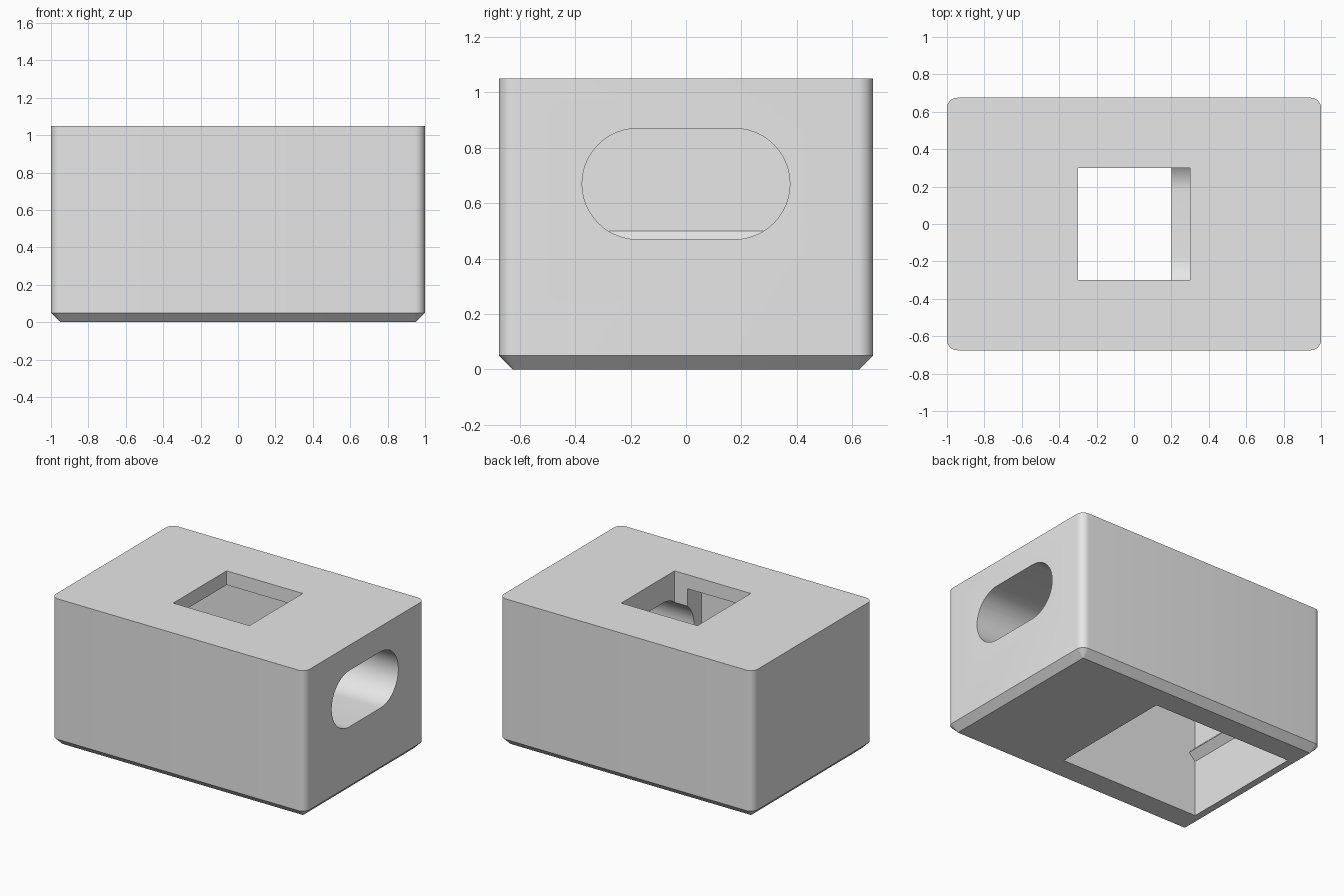
import bpy, bmesh
from math import pi, cos, sin, radians
from mathutils import Vector

cube = bpy.data.objects.get("Cube")
if cube:
    bpy.data.objects.remove(cube, do_unlink=True)

grey = bpy.data.materials.new("light_grey")
grey.use_nodes = True
grey.diffuse_color = (0.8, 0.8, 0.8, 1)
grey.node_tree.nodes["Principled BSDF"].inputs["Base Color"].default_value = (0.8, 0.8, 0.8, 1)


def loft(name, loops):
    """Closed solid through equal-length loops of points."""
    bm = bmesh.new()
    rings = [[bm.verts.new(p) for p in loop] for loop in loops]
    n = len(rings[0])
    for a, b in zip(rings, rings[1:]):
        for i in range(n):
            j = (i + 1) % n
            bm.faces.new((a[i], a[j], b[j], b[i]))
    bm.faces.new(rings[0][::-1])
    bm.faces.new(rings[-1])
    bmesh.ops.recalc_face_normals(bm, faces=bm.faces)
    mesh = bpy.data.meshes.new(name)
    bm.to_mesh(mesh)
    bm.free()
    mesh.materials.append(grey)
    obj = bpy.data.objects.new(name, mesh)
    bpy.context.scene.collection.objects.link(obj)
    return obj


def rounded(hx, hy, r, steps=8):
    """Rounded rectangle with half sizes hx, hy, as 2D points."""
    pts = []
    for k, (sx, sy) in enumerate(((1, 1), (-1, 1), (-1, -1), (1, -1))):
        for i in range(steps + 1):
            a = (k + i / steps) * pi / 2
            pts.append((sx * (hx - r) + r * cos(a), sy * (hy - r) + r * sin(a)))
    return pts


# Outer block: rounded upright corners, chamfered foot
chamfer, radius = 0.05, 0.055
wide = rounded(1, 0.675, radius)
foot = rounded(1 - chamfer, 0.675 - chamfer, radius - chamfer)
body = loft("housing", [[(x, y, z) for x, y in outline]
                        for outline, z in ((foot, 0), (wide, chamfer), (wide, 1.05))])

# Cavity open at the bottom, with a small snap rib left on its end wall
profile = [(0.2, -0.2), (0.2, 0.95), (-0.9, 0.95), (-0.9, 0.5),
           (-0.85, 0.45), (-0.9, 0.4), (-0.9, -0.2)]
cavity = loft("cavity_cutter", [[(x, y, z) for x, z in profile] for y in (-0.4625, 0.4625)])

# Square window in the top, reaching down into the side slot
square = [(-0.3, -0.3), (0.3, -0.3), (0.3, 0.3), (-0.3, 0.3)]
window = loft("window_cutter", [[(x, y, z) for x, y in square] for z in (0.67, 1.2)])

# Round-ended slot through the side wall into the cavity
slot_points = []
for side in (1, -1):
    for i in range(25):
        a = -pi / 2 + pi * i / 24
        slot_points.append((side * (0.175 + 0.2 * cos(a)), 0.67 + side * 0.2 * sin(a)))
slot = loft("slot_cutter", [[(x, y, z) for y, z in slot_points] for x in (0, 1.2)])

# Cut the openings, then drop the cutters
bpy.context.view_layer.objects.active = body
for cutter in (cavity, slot, window):
    cutter.hide_render = True
    mod = body.modifiers.new(cutter.name, 'BOOLEAN')
    mod.operation = 'DIFFERENCE'
    mod.solver = 'EXACT'
    mod.object = cutter
    bpy.ops.object.modifier_apply(modifier=mod.name)
    bpy.data.objects.remove(cutter, do_unlink=True)

bpy.ops.object.select_all(action='DESELECT')
body.select_set(True)
bpy.ops.object.shade_smooth_by_angle(angle=radians(30))
